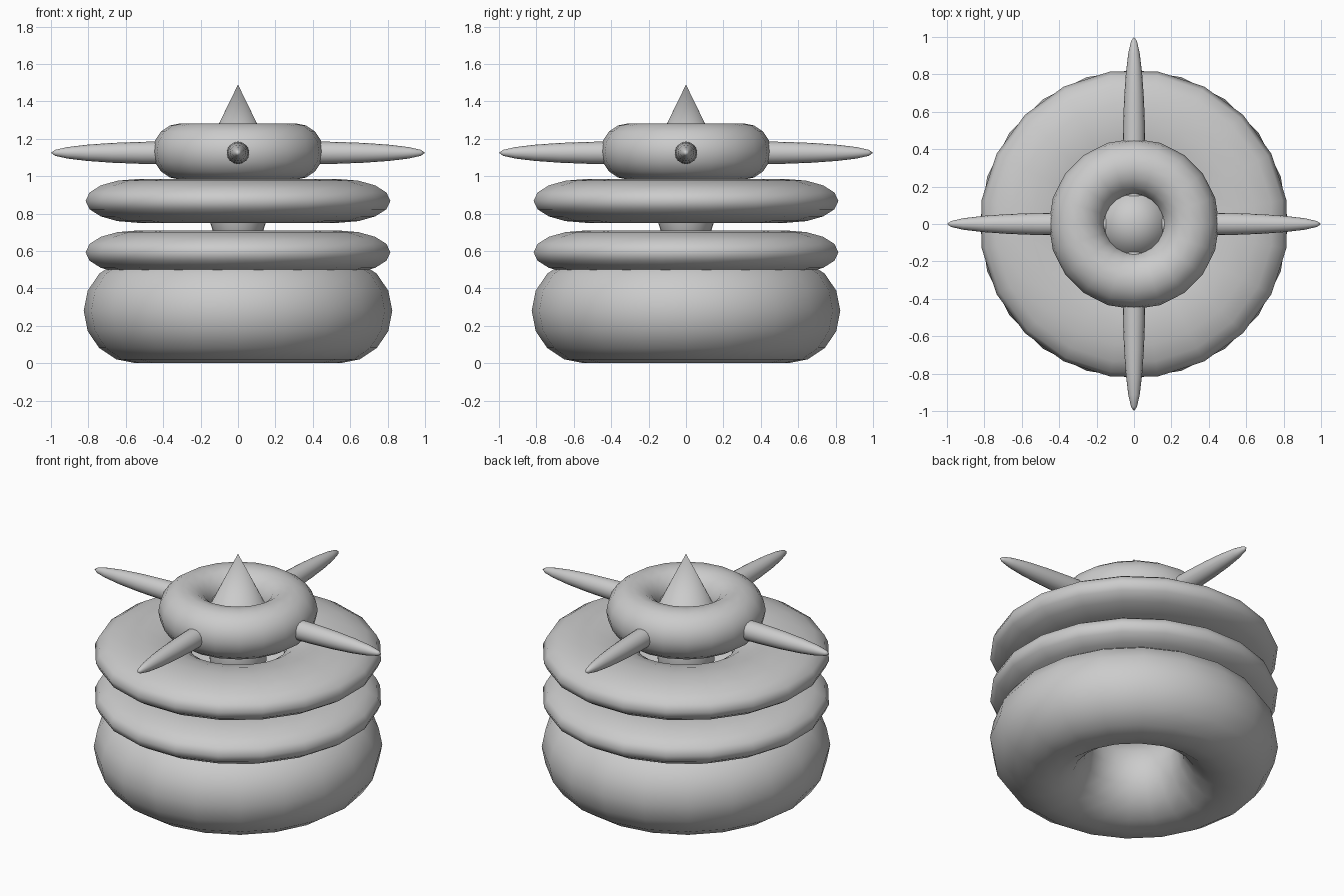
import bpy, math

if "Cube" in bpy.data.objects:
    bpy.data.objects.remove(bpy.data.objects["Cube"])


def finish(name):
    ob = bpy.context.object
    ob.name = name
    bpy.ops.object.transform_apply(location=False, rotation=True, scale=True)
    bpy.ops.object.shade_smooth()
    return ob


def ring(name, z, major, minor, height=None, turn=0.0):
    bpy.ops.mesh.primitive_torus_add(location=(0, 0, z), rotation=(0, 0, turn),
                                     major_segments=20, minor_segments=16,
                                     major_radius=major, minor_radius=minor)
    bpy.context.object.scale.z = (height or minor) / minor
    return finish(name)


# Fat base ring and the two flattened rings above it
ring("base_ring", 0.28, 0.545, 0.28)
for i, z in enumerate((0.593, 0.868)):
    ring(f"flat_ring_{i + 1}", z, 0.545, 0.28, 0.117, math.radians(9))

# Small ring on top
ring("top_ring", 1.132, 0.305, 0.151)

# Four tapered spikes around the top ring
for i in range(4):
    a = i * math.pi / 2
    bpy.ops.mesh.primitive_uv_sphere_add(
        segments=16, ring_count=12, radius=1,
        location=(0.35 * math.cos(a), 0.35 * math.sin(a), 1.125),
        rotation=(0, math.pi / 2, a))
    bpy.context.object.scale = (0.061, 0.061, 0.65)
    finish(f"spike_{i + 1}")

# Pointed centre cone
bpy.ops.mesh.primitive_cone_add(vertices=32, radius1=0.2, radius2=0, depth=0.41,
                                location=(0, 0, 1.285))
finish("centre_cone")
bpy.ops.object.shade_smooth_by_angle(angle=math.radians(40))

# Rounded core seen in the gap between the flat rings
bpy.ops.mesh.primitive_uv_sphere_add(segments=24, ring_count=16, radius=1,
                                     location=(0, 0, 0.87))
bpy.context.object.scale = (0.165, 0.165, 0.28)
finish("core")
